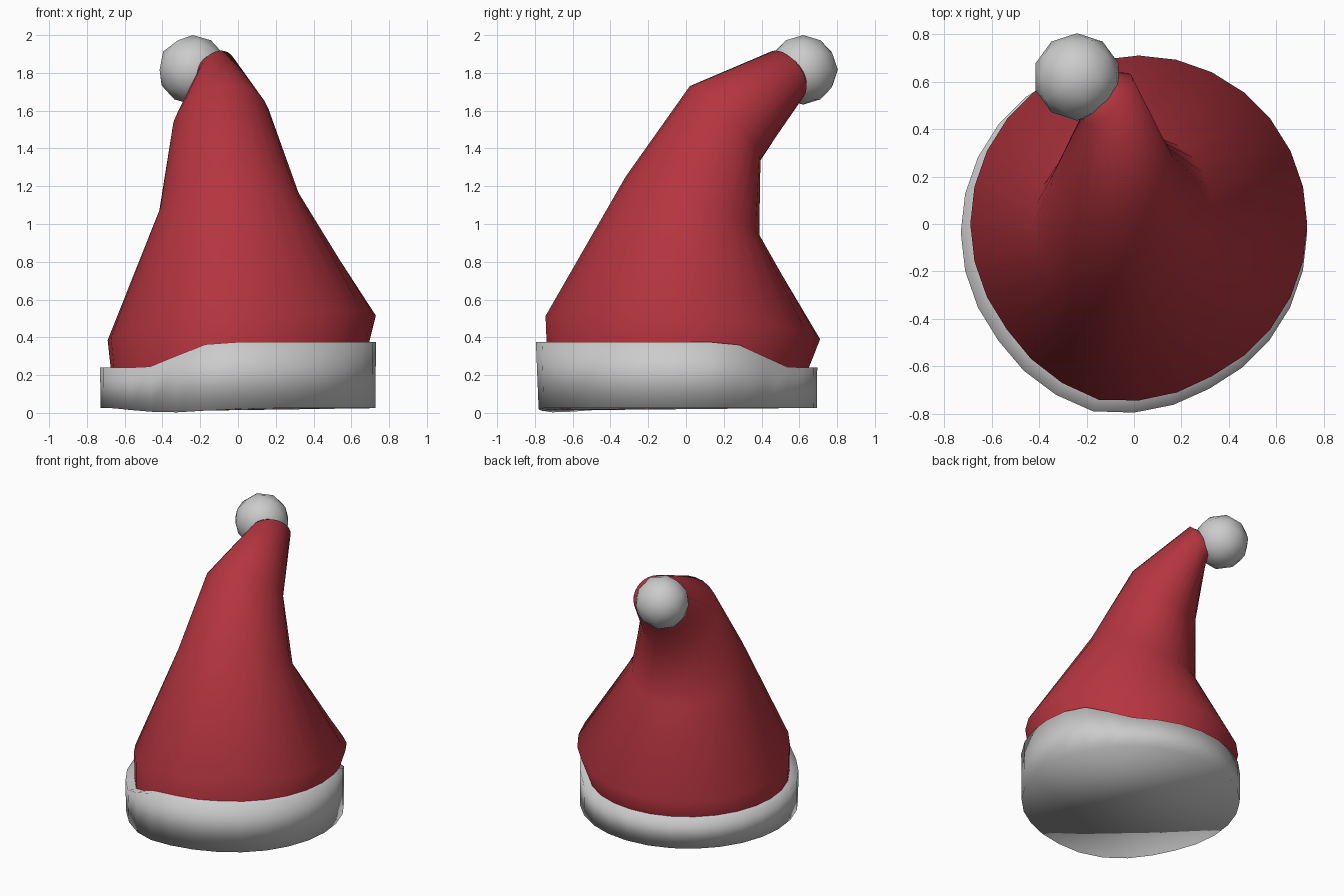
import bpy, bmesh
from math import sin, cos, radians
from mathutils import Vector

if "Cube" in bpy.data.objects:
    bpy.data.objects.remove(bpy.data.objects["Cube"])

N = 28


def bump(deg, amount):
    """Soft crease that pushes the rim out near the front."""
    d = abs((deg + 102.86 + 180) % 360 - 180)
    return 1 + amount * max(0, 1 - d / 40)


def loft(name, rings, cap_first=False, cap_last=False, color=None):
    bm = bmesh.new()
    loops = [[bm.verts.new(p) for p in ring] for ring in rings]
    for a, b in zip(loops, loops[1:]):
        for i in range(N):
            j = (i + 1) % N
            bm.faces.new((a[i], a[j], b[j], b[i]))
    if cap_first:
        bm.faces.new(loops[0][::-1])
    if cap_last:
        bm.faces.new(loops[-1])
    for f in bm.faces:
        f.smooth = True
    me = bpy.data.meshes.new(name)
    bm.to_mesh(me)
    bm.free()
    ob = bpy.data.objects.new(name, me)
    bpy.context.collection.objects.link(ob)
    if color:
        mat = bpy.data.materials.new(name + "_red")
        mat.diffuse_color = color
        mat.use_nodes = True
        mat.node_tree.nodes["Principled BSDF"].inputs["Base Color"].default_value = mat.diffuse_color
        me.materials.append(mat)
    return ob


# Red cone: tilted rings given by centre, sideways axis, backward axis, crease
sections = [
    ((-.01, -.03, .20), (.66, 0, 0), (0, .665, 0), .08),
    ((.02, 0, .45), (.71, 0, .065), (0, .71, -.06), .07),
    ((-.045, .035, 1.09), (.375, .03, .04), (0, .355, -.16), 0),
    ((-.09, .205, 1.53), (.258, .04, .035), (0, .185, -.20), 0),
    ((-.112, .528, 1.787), (.105, .075, .04), (.01, .08, -.125), 0),
    ((-.19, .59, 1.80), (.05, .03, .02), (.01, .04, -.06), 0),
]
rings = []
for c, u, v, k in sections:
    c, u, v = Vector(c), Vector(u), Vector(v)
    rings.append([c + (u * cos(radians(d)) + v * sin(radians(d))) * bump(d, k)
                  for d in (360 * i / N for i in range(N))])
loft("hat_cone", rings, cap_last=True, color=(.46, .035, .05, 1))


# Fur brim: tall on the front right, low on the back left
def brim_ring(radius, z_func, crease):
    out = []
    for i in range(N):
        d = 360 * i / N
        r = radius * bump(d, crease)
        out.append((r * cos(radians(d)), -.035 + r * sin(radians(d)), z_func(d)))
    return out


def top_z(d):
    off = abs((d + 39 + 180) % 360 - 180)
    t = min(1, max(0, (off - 57) / 37))
    return .375 - .135 * t * t * (3 - 2 * t)


def bottom_z(d):
    off = abs((d + 120 + 180) % 360 - 180)
    return .025 - .025 * max(0, 1 - off / 35)


loft("fur_brim", [brim_ring(.728, bottom_z, .035),
                  brim_ring(.73, top_z, .06),
                  brim_ring(.63, top_z, .06)], cap_first=True)

# Pompom
bpy.ops.mesh.primitive_ico_sphere_add(subdivisions=2, radius=.184,
                                      location=(-.24, .62, 1.816))
pom = bpy.context.object
pom.name = "pompom"
bpy.ops.object.shade_smooth()
